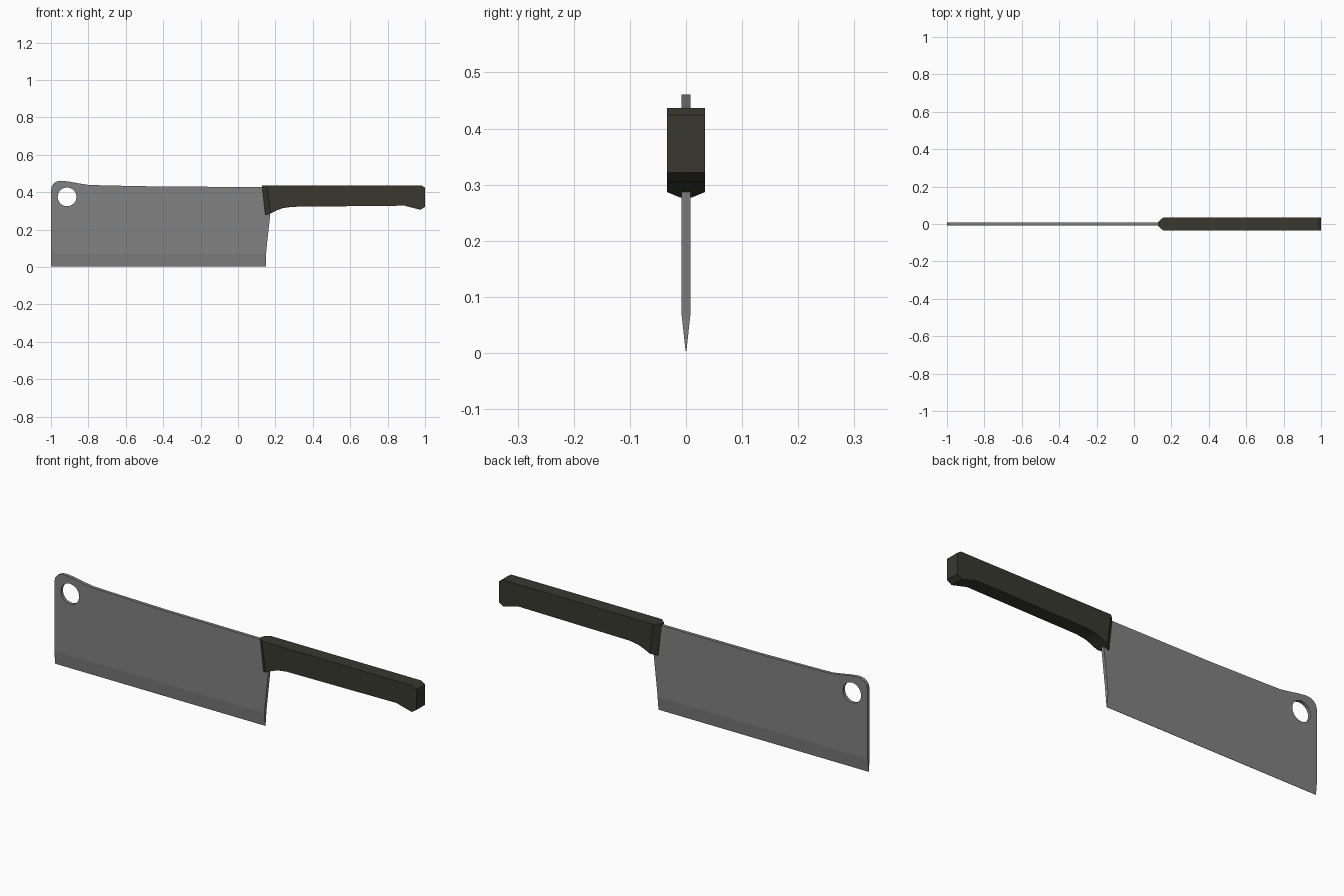
import bpy, bmesh, math

if "Cube" in bpy.data.objects:
    bpy.data.objects.remove(bpy.data.objects["Cube"])


def material(name, rgb):
    m = bpy.data.materials.new(name)
    m.diffuse_color = (*rgb, 1)
    m.use_nodes = True
    m.node_tree.nodes["Principled BSDF"].inputs["Base Color"].default_value = m.diffuse_color
    return m


steel = material("grey steel", (0.22, 0.22, 0.22))
dark = material("dark handle", (0.04, 0.04, 0.03))


def finish(bm, name, mat):
    bmesh.ops.recalc_face_normals(bm, faces=bm.faces[:])
    mesh = bpy.data.meshes.new(name)
    bm.to_mesh(mesh)
    bm.free()
    mesh.materials.append(mat)
    obj = bpy.data.objects.new(name, mesh)
    bpy.context.collection.objects.link(obj)
    return obj


# Blade: side outline, thin along the ground cutting edge (first two points)
outline = [(0.15, 0.004), (-1.0, 0.004), (-1.0, 0.07), (-1.0, 0.41),
           (-0.995, 0.434), (-0.982, 0.45), (-0.963, 0.459), (-0.94, 0.461),
           (-0.90, 0.456), (-0.85, 0.447), (-0.80, 0.439), (-0.70, 0.436),
           (-0.40, 0.43), (0.165, 0.428), (0.173, 0.288), (0.152, 0.095), (0.15, 0.07)]
bm = bmesh.new()
sides = []
for s in (-1, 1):
    vs = [bm.verts.new((x, s * (0.0008 if i < 2 else 0.008), z))
          for i, (x, z) in enumerate(outline)]
    bm.faces.new(vs[2:])                            # flat cheek
    bm.faces.new((vs[0], vs[1], vs[2], vs[-1]))     # ground bevel
    sides.append(vs)
n = len(outline)
for i in range(n):
    j = (i + 1) % n
    bm.faces.new((sides[0][i], sides[0][j], sides[1][j], sides[1][i]))
blade = finish(bm, "blade", steel)

# Hanging hole cut through the blade
bm = bmesh.new()
bmesh.ops.create_cone(bm, cap_ends=True, segments=32, radius1=0.05, radius2=0.05, depth=0.1)
cutter = finish(bm, "hole_cutter", steel)
cutter.location = (-0.914, 0, 0.375)
cutter.rotation_euler = (math.pi / 2, 0, 0)
cutter.hide_render = True
cutter.display_type = 'WIRE'
hole = blade.modifiers.new("hanging hole", 'BOOLEAN')
hole.operation = 'DIFFERENCE'
hole.solver = 'EXACT'
hole.object = cutter

# Handle: rectangular sections (top x, top z, bottom x, bottom z, half width)
sections = [(0.128, 0.437, 0.146, 0.277, 0.010),
            (0.155, 0.437, 0.174, 0.287, 0.034),
            (0.20, 0.437, 0.205, 0.302, 0.034),
            (0.24, 0.437, 0.24, 0.315, 0.034),
            (0.29, 0.437, 0.29, 0.322, 0.034),
            (0.89, 0.437, 0.89, 0.328, 0.034),
            (0.98, 0.437, 0.975, 0.306, 0.034),
            (1.0, 0.424, 1.0, 0.322, 0.034)]
bm = bmesh.new()
rings = [[bm.verts.new(p) for p in ((xt, -w, zt), (xt, w, zt), (xb, w, zb), (xb, -w, zb))]
         for xt, zt, xb, zb, w in sections]
for a, b in zip(rings, rings[1:]):
    for i in range(4):
        j = (i + 1) % 4
        bm.faces.new((a[i], a[j], b[j], b[i]))
bm.faces.new(rings[0])
bm.faces.new(rings[-1])
finish(bm, "handle", dark)
